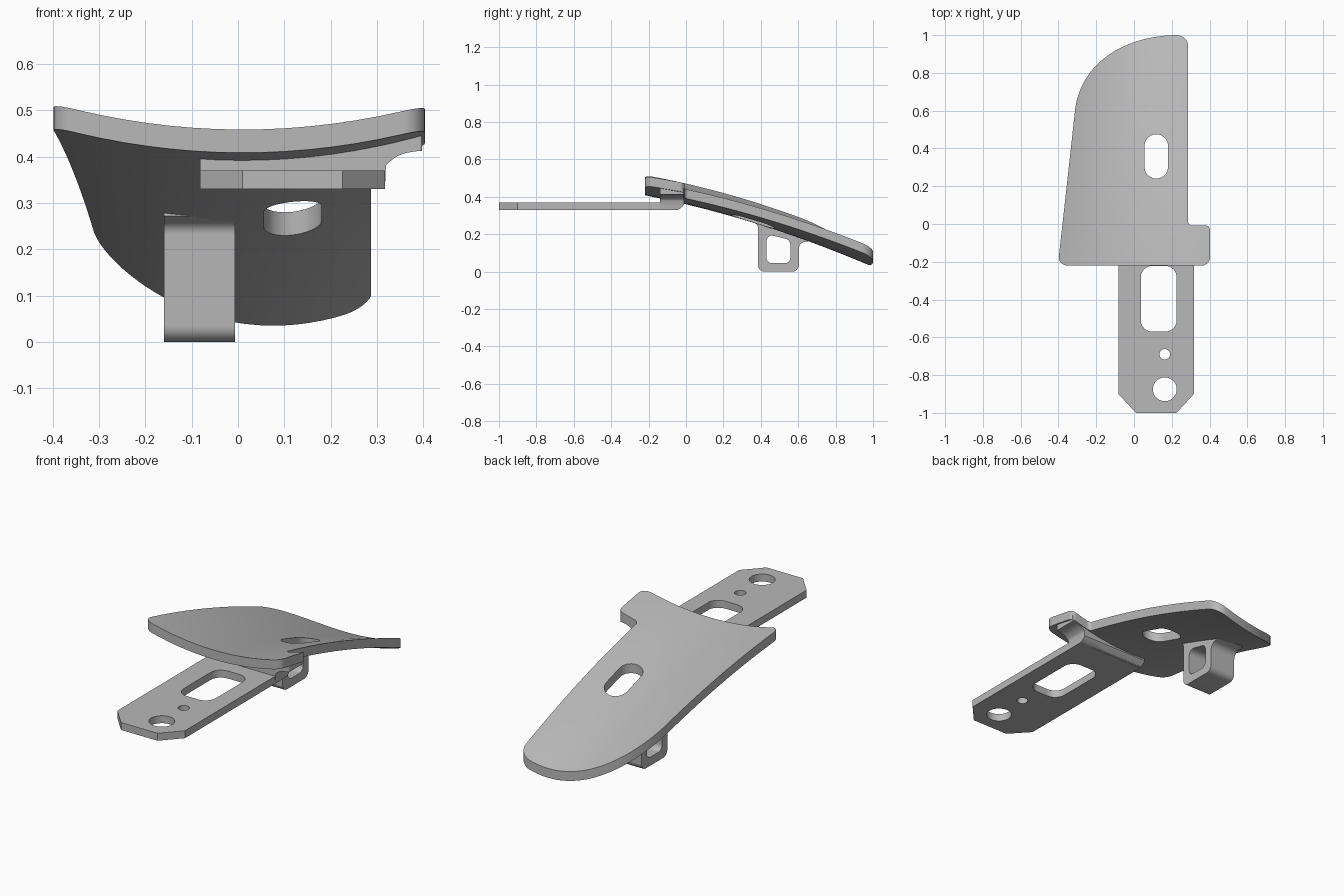
import bpy, bmesh, math
from mathutils import Vector
from mathutils.geometry import interpolate_bezier

cube = bpy.data.objects.get("Cube")
if cube:
    bpy.data.objects.remove(cube, do_unlink=True)

metal = bpy.data.materials.new("plain grey")
metal.use_nodes = True
grey = (0.48, 0.48, 0.48, 1)
metal.diffuse_color = grey
metal.node_tree.nodes["Principled BSDF"].inputs["Base Color"].default_value = grey


def rounded(corners, steps=8):
    """Closed outline from (x, y, radius) corners."""
    pts = []
    for i, (x, y, r) in enumerate(corners):
        p = Vector((x, y))
        if r == 0:
            pts.append(p)
            continue
        u = (Vector(corners[i - 1][:2]) - p).normalized()
        v = (Vector(corners[(i + 1) % len(corners)][:2]) - p).normalized()
        half = u.angle(v) / 2
        c = p + (u + v).normalized() * r / math.sin(half)
        t = r / math.tan(half)
        s, e = p + u * t - c, p + v * t - c
        pts += [c + s.lerp(e, k / steps).normalized() * r for k in range(steps + 1)]
    return pts


def box(x0, x1, y0, y1, r):
    return rounded([(x0, y0, r), (x1, y0, r), (x1, y1, r), (x0, y1, r)])


def circle(x, y, r, n=40):
    return [Vector((x + r * math.cos(a), y + r * math.sin(a)))
            for a in (2 * math.pi * k / n for k in range(n))]


def slab(name, loops, lower, upper, grid=0, cuts=(), sideways=False):
    """Solid between two height functions, over an outline with holes."""
    bm = bmesh.new()
    for loop in loops:
        vs = [bm.verts.new((p.x, p.y, 0)) for p in loop]
        for a, b in zip(vs, vs[1:] + vs[:1]):
            bm.edges.new((a, b))
    bmesh.ops.remove_doubles(bm, verts=bm.verts[:], dist=0.0005)
    bmesh.ops.triangle_fill(bm, edges=bm.edges[:], use_beauty=True, normal=(0, 0, 1))
    # split into a tidy grid so that the sheet can bend
    if grid:
        n = int(1.1 / grid)
        planes = [(ax, k * grid + 0.003) for ax in (0, 1) for k in range(-n, n + 1)]
        planes += [(0, c) for c in cuts]
        for ax, d in planes:
            co = Vector((0, 0, 0))
            co[ax] = d
            no = Vector((0, 0, 0))
            no[ax] = 1
            bmesh.ops.bisect_plane(bm, geom=bm.verts[:] + bm.edges[:] + bm.faces[:],
                                   plane_co=co, plane_no=no, dist=1e-5)
        stray = []
        for e in bm.edges:
            d = e.verts[0].co - e.verts[1].co
            if len(e.link_faces) == 2 and min(abs(d.x), abs(d.y)) > 1e-5:
                stray.append(e)
        bmesh.ops.dissolve_edges(bm, edges=stray, use_verts=False)
    ext = bmesh.ops.extrude_face_region(bm, geom=bm.faces[:], use_keep_orig=True)
    top = {g for g in ext["geom"] if isinstance(g, bmesh.types.BMVert)}
    for v in bm.verts:
        x, y = v.co.x, v.co.y
        z = (upper if v in top else lower)(x, y)
        v.co = (z, x, y) if sideways else (x, y, z)
    bmesh.ops.triangulate(bm, faces=[f for f in bm.faces if len(f.verts) > 3])
    bmesh.ops.recalc_face_normals(bm, faces=bm.faces[:])
    mesh = bpy.data.meshes.new(name)
    bm.to_mesh(mesh)
    bm.free()
    mesh.materials.append(metal)
    ob = bpy.data.objects.new(name, mesh)
    bpy.context.collection.objects.link(ob)
    bpy.ops.object.select_all(action="DESELECT")
    ob.select_set(True)
    bpy.context.view_layer.objects.active = ob
    bpy.ops.object.shade_smooth_by_angle(angle=math.radians(30))
    return ob


def under(x, y):
    """Underside of the dished plate."""
    return 0.36 - 0.24 * y - 0.095 * y * y + (0.4 + 0.3 * y) * (x - 0.01) ** 2


# dished plate with one swept corner, a side tab and a slot
sweep = interpolate_bezier(Vector((0.21, 1.0)), Vector((-0.05, 0.99)),
                           Vector((-0.27, 0.86)), Vector((-0.31, 0.62)), 28)
outline = rounded([(-0.403, -0.22, 0.045), (0.403, -0.22, 0.045), (0.403, -0.008, 0.025),
                   (0.287, -0.008, 0.02), (0.287, 1.0, 0.06)]
                  + [(p.x, p.y, 0) for p in sweep])
slab("dished_plate", [outline, box(0.056, 0.18, 0.24, 0.475, 0.0618)],
     under, lambda x, y: under(x, y) + 0.05, grid=0.05)

# flat tongue with chamfered end and three holes
tongue = rounded([(0.01, -1, 0), (0.225, -1, 0), (0.317, -0.9, 0),
                  (0.317, -0.05, 0), (-0.082, -0.05, 0), (-0.082, -0.9, 0)])
slab("tongue", [tongue, box(0.036, 0.226, -0.57, -0.222, 0.06),
                circle(0.163, -0.69, 0.028), circle(0.163, -0.875, 0.063)],
     lambda x, y: 0.33, lambda x, y: 0.37)


# neck joining tongue and plate, flared out under the side tab
def neck_bottom(x, y):
    z = 0.33 + 18 * max(0, y + 0.05) ** 2
    if x > 0.3175:
        f = min(1, (x - 0.317) / 0.08)
        z = max(z, 0.37 + 0.042 * math.sqrt(1 - (1 - f) ** 2))
    return min(z, under(x, y) + 0.01)


slab("neck", [box(-0.082, 0.397, -0.14, -0.012, 0.004)], neck_bottom,
     lambda x, y: under(x, y) + 0.025, grid=0.02, cuts=(0.317, 0.319))

# strap loop beneath the plate
loop = rounded([(0.385, 0, 0.035), (0.603, 0, 0.035), (0.603, 0.155, 0.04),
                (0.67, 0.165, 0), (0.66, 0.185, 0), (0.36, 0.285, 0),
                (0.345, 0.272, 0), (0.385, 0.25, 0.03)])
opening = rounded([(0.43, 0.045, 0.03), (0.558, 0.045, 0.03),
                   (0.558, 0.17, 0.035), (0.43, 0.2, 0.03)])
slab("strap_loop", [loop, opening], lambda x, y: -0.16, lambda x, y: -0.006, sideways=True)
